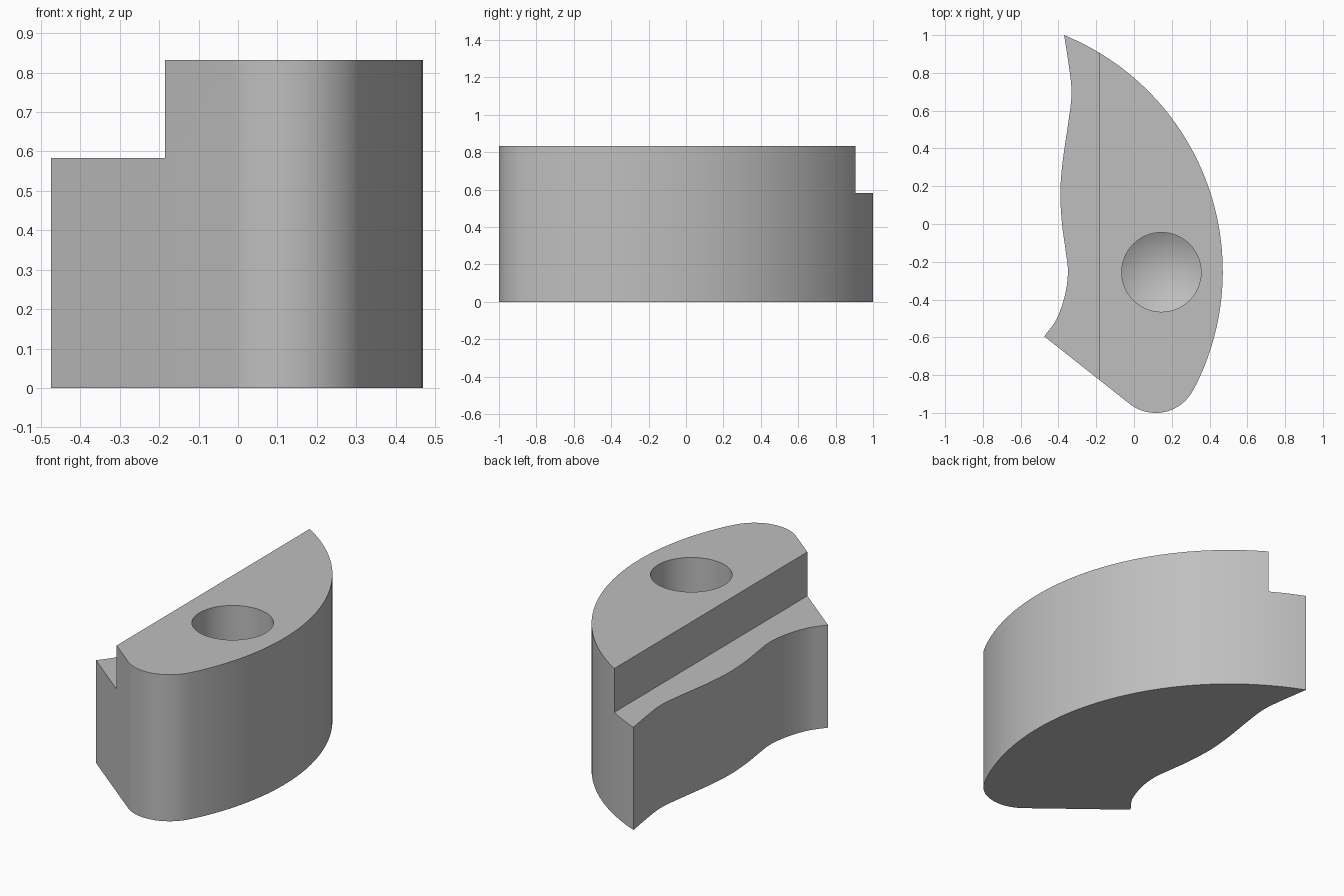
import bpy, bmesh
from math import cos, sin, radians
from mathutils import Vector

cube = bpy.data.objects.get("Cube")
if cube:
    bpy.data.objects.remove(cube, do_unlink=True)

HEIGHT, STEP_X, STEP_Z = 0.832, -0.185, 0.583

grey = bpy.data.materials.new("plain grey")
grey.use_nodes = True
colour = (0.52, 0.52, 0.52, 1)
grey.diffuse_color = colour
grey.node_tree.nodes["Principled BSDF"].inputs["Base Color"].default_value = colour


def arc(cx, cy, r, start, end, n):
    angles = [radians(start + (end - start) * i / n) for i in range(n + 1)]
    return [(cx + r * cos(a), cy + r * sin(a)) for a in angles]


def spline(points, n):
    """Smooth curve through the points, without the last one."""
    p = [Vector(q) for q in points]
    p = [2 * p[0] - p[1]] + p + [2 * p[-1] - p[-2]]
    out = []
    for a, b, c, d in zip(p, p[1:], p[2:], p[3:]):
        for i in range(n):
            t = i / n
            q = (2 * b + (c - a) * t + (2 * a - 5 * b + 4 * c - d) * t * t
                 + (3 * b - a - 3 * c + d) * t ** 3) / 2
            out.append((q.x, q.y))
    return out


def make_object(name, bm):
    bmesh.ops.recalc_face_normals(bm, faces=bm.faces)
    mesh = bpy.data.meshes.new(name)
    bm.to_mesh(mesh)
    bm.free()
    mesh.materials.append(grey)
    obj = bpy.data.objects.new(name, mesh)
    bpy.context.collection.objects.link(obj)
    return obj


def prism(name, outline, z0, z1):
    bm = bmesh.new()
    face = bm.faces.new([bm.verts.new((x, y, z0)) for x, y in outline])
    top = bmesh.ops.extrude_face_region(bm, geom=[face])["geom"]
    verts = [v for v in top if isinstance(v, bmesh.types.BMVert)]
    bmesh.ops.translate(bm, verts=verts, vec=(0, 0, z1 - z0))
    return make_object(name, bm)


def drill(name, x, y, r, bottom, tip, top, n=64):
    """Round cutter with a pointed end."""
    bm = bmesh.new()
    rings = [[bm.verts.new((px, py, z)) for px, py in arc(x, y, r, 0, 360, n)[:-1]]
             for z in (bottom, top)]
    apex = bm.verts.new((x, y, tip))
    bm.faces.new(rings[1])
    for i in range(n):
        j = (i + 1) % n
        bm.faces.new((rings[0][i], rings[0][j], rings[1][j], rings[1][i]))
        bm.faces.new((apex, rings[0][j], rings[0][i]))
    return make_object(name, bm)


# Wavy left edge, seen from above, running from back tip to front corner
wave = [(-0.37, 1.0), (-0.345, 0.84), (-0.332, 0.73), (-0.333, 0.65),
        (-0.35, 0.52), (-0.379, 0.32), (-0.39, 0.16), (-0.381, 0),
        (-0.362, -0.14), (-0.35, -0.25), (-0.364, -0.37), (-0.408, -0.50),
        (-0.475, -0.595)]

# Body: wave, front corner, rounded nose, long outer arc back to the tip
outline = spline(wave, 5) + [wave[-1]]
outline += arc(0.115, -0.777, 0.223, -128.3, -27.9, 24)
outline += arc(-0.88, -0.25, 1.35, -27.9, 67.8, 56)[1:-1]
body = prism("stepped_block", outline, 0, HEIGHT)

# Cutters: step along the left side, blind drilled hole
cutters = [
    prism("step_cutter", [(-1, -2), (STEP_X, -2), (STEP_X, 2), (-1, 2)], STEP_Z, 2),
    drill("hole_cutter", 0.145, -0.255, 0.21, 0.35, 0.23, 1.2),
]
bpy.context.view_layer.objects.active = body
for cutter in cutters:
    cutter.hide_render = True
    mod = body.modifiers.new(cutter.name, "BOOLEAN")
    mod.operation = "DIFFERENCE"
    mod.solver = "EXACT"
    mod.object = cutter
    bpy.ops.object.modifier_apply(modifier=mod.name)
    bpy.data.objects.remove(cutter, do_unlink=True)

bpy.ops.object.select_all(action="DESELECT")
body.select_set(True)
bpy.ops.object.shade_smooth_by_angle(angle=radians(30))
